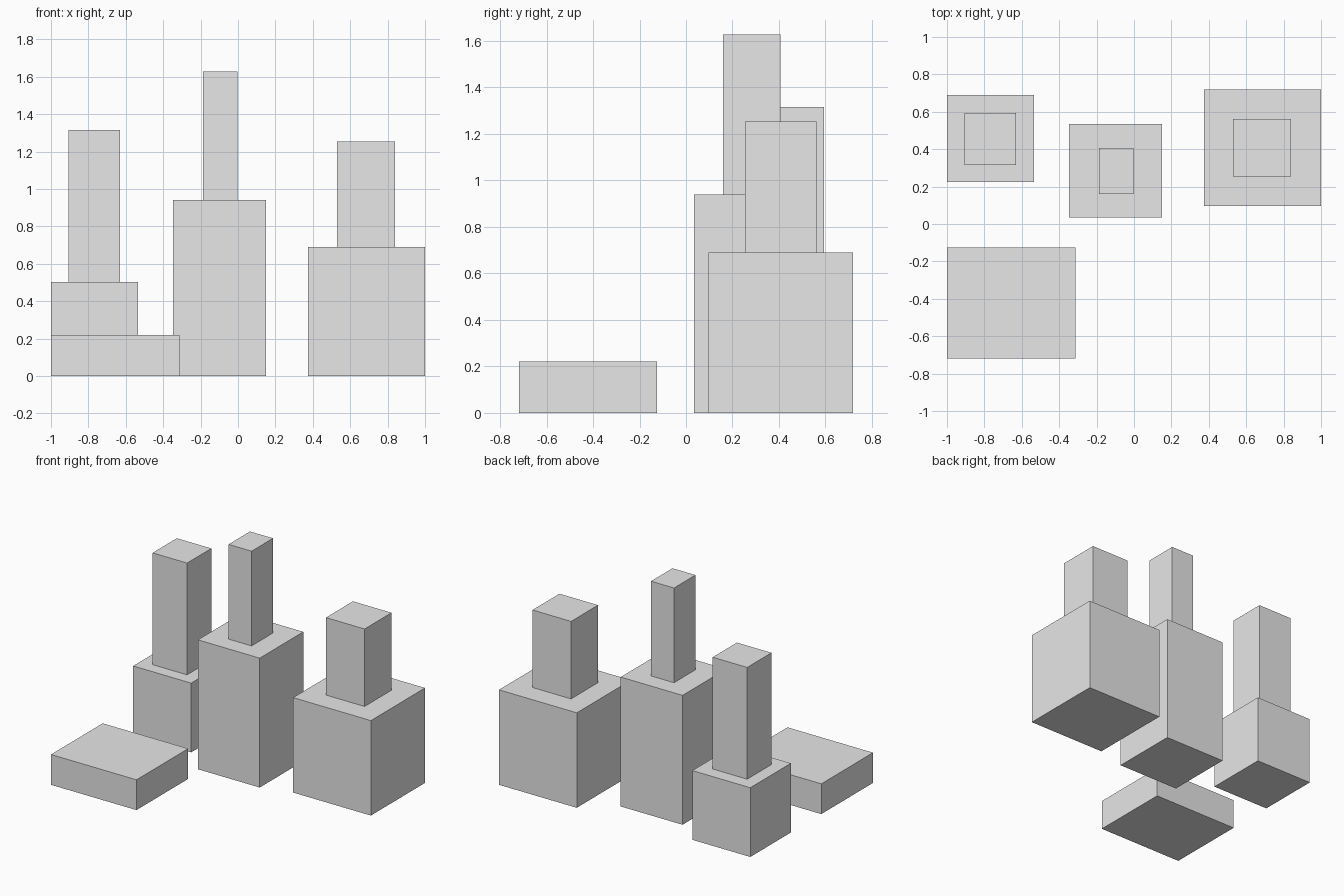
import bpy

if "Cube" in bpy.data.objects:
    bpy.data.objects.remove(bpy.data.objects["Cube"])

grey = bpy.data.materials.new("plain_grey")
grey.diffuse_color = (0.8, 0.8, 0.8, 1)
grey.use_nodes = True
grey.node_tree.nodes["Principled BSDF"].inputs["Base Color"].default_value = grey.diffuse_color


def block(name, x, y, z):
    """Box spanning the given (low, high) range on each axis."""
    spans = (x, y, z)
    bpy.ops.mesh.primitive_cube_add(size=1, location=[(a + b) / 2 for a, b in spans])
    obj = bpy.context.object
    obj.name = name
    obj.scale = [b - a for a, b in spans]
    bpy.ops.object.transform_apply(location=False, rotation=False, scale=True)
    obj.data.materials.append(grey)


def tower(name, base_x, base_y, base_top, shaft_x, shaft_y, top):
    """Wide base block with a narrower shaft standing on it."""
    block(name + "_base", base_x, base_y, (0, base_top))
    block(name + "_shaft", shaft_x, shaft_y, (base_top, top))


# Low slab in front
block("low_slab", (-1, -0.313), (-0.718, -0.125), (0, 0.22))

# Three towers behind
tower("left_tower", (-1, -0.534), (0.225, 0.69), 0.503,
      (-0.907, -0.63), (0.315, 0.593), 1.315)
tower("middle_tower", (-0.347, 0.15), (0.035, 0.535), 0.94,
      (-0.188, -0.003), (0.16, 0.406), 1.628)
tower("right_tower", (0.375, 1), (0.097, 0.718), 0.69,
      (0.53, 0.84), (0.253, 0.562), 1.253)
